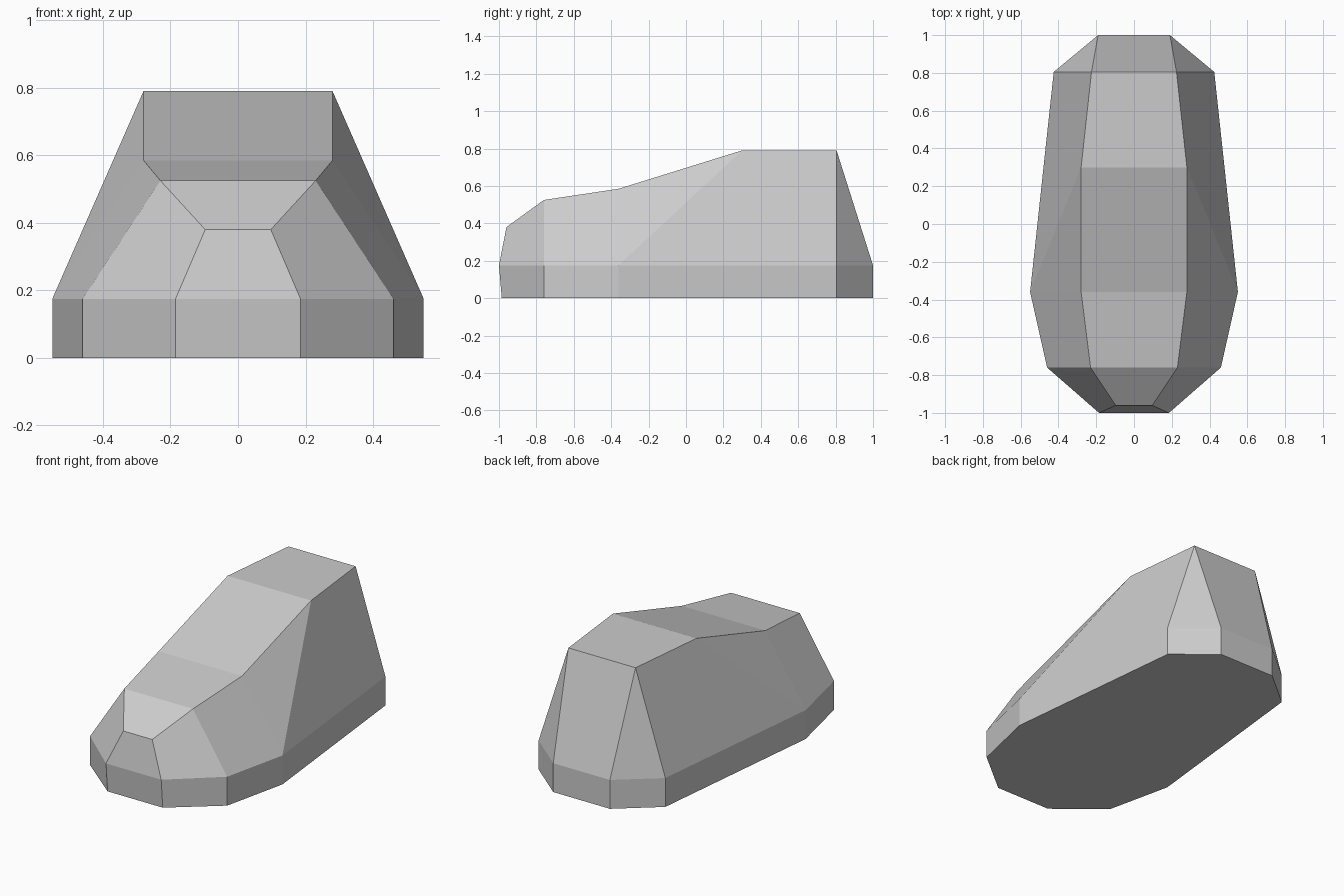
import bpy
import bmesh

cube = bpy.data.objects.get("Cube")
if cube:
    bpy.data.objects.remove(cube, do_unlink=True)

# Half outlines of the left side, listed from front to back
RIM_Z = 0.175
sole = [(0.185, -0.985), (0.46, -0.76), (0.55, -0.36), (0.425, 0.805), (0.19, 1.0)]
rim = [(0.185, -1.0)] + sole[1:]
ridge = [(0.097, -0.96, 0.38), (0.23, -0.76, 0.525), (0.28, -0.36, 0.585),
         (0.28, 0.30, 0.79), (0.225, 0.805, 0.79)]

bm = bmesh.new()


def mirrored(points):
    """Make left and right vertices for a half outline."""
    return [[bm.verts.new((s * x, y, z)) for x, y, z in points] for s in (1, -1)]


base = mirrored([(x, y, 0) for x, y in sole])
band = mirrored([(x, y, RIM_Z) for x, y in rim])
top = mirrored(ridge)

# Side walls, the same on both sides
for b, m, t in zip(base, band, top):
    for i in range(4):
        bm.faces.new((b[i], b[i + 1], m[i + 1], m[i]))
    for i in range(2):
        bm.faces.new((m[i], m[i + 1], t[i + 1], t[i]))
    bm.faces.new((m[2], t[3], t[2]))
    bm.faces.new((m[2], m[3], t[4], t[3]))
    bm.faces.new((m[3], m[4], t[4]))

# Centre strip running up the front, over the top and down the back
strip = [list(pair) for pair in zip(*top)]
strip = ([[base[0][0], base[1][0]], [band[0][0], band[1][0]]] + strip
         + [[band[0][4], band[1][4]], [base[0][4], base[1][4]]])
for (l0, r0), (l1, r1) in zip(strip, strip[1:]):
    bm.faces.new((l0, r0, r1, l1))

# Flat underside
bm.faces.new(base[0] + base[1][::-1])
bmesh.ops.recalc_face_normals(bm, faces=bm.faces[:])

mesh = bpy.data.meshes.new("faceted_body")
bm.to_mesh(mesh)
bm.free()
body = bpy.data.objects.new("faceted_body", mesh)
bpy.context.collection.objects.link(body)

# Plain grey colour
grey = bpy.data.materials.new("plain_grey")
grey.use_nodes = True
colour = (0.6, 0.6, 0.6, 1)
grey.diffuse_color = colour
grey.node_tree.nodes["Principled BSDF"].inputs["Base Color"].default_value = colour
mesh.materials.append(grey)
